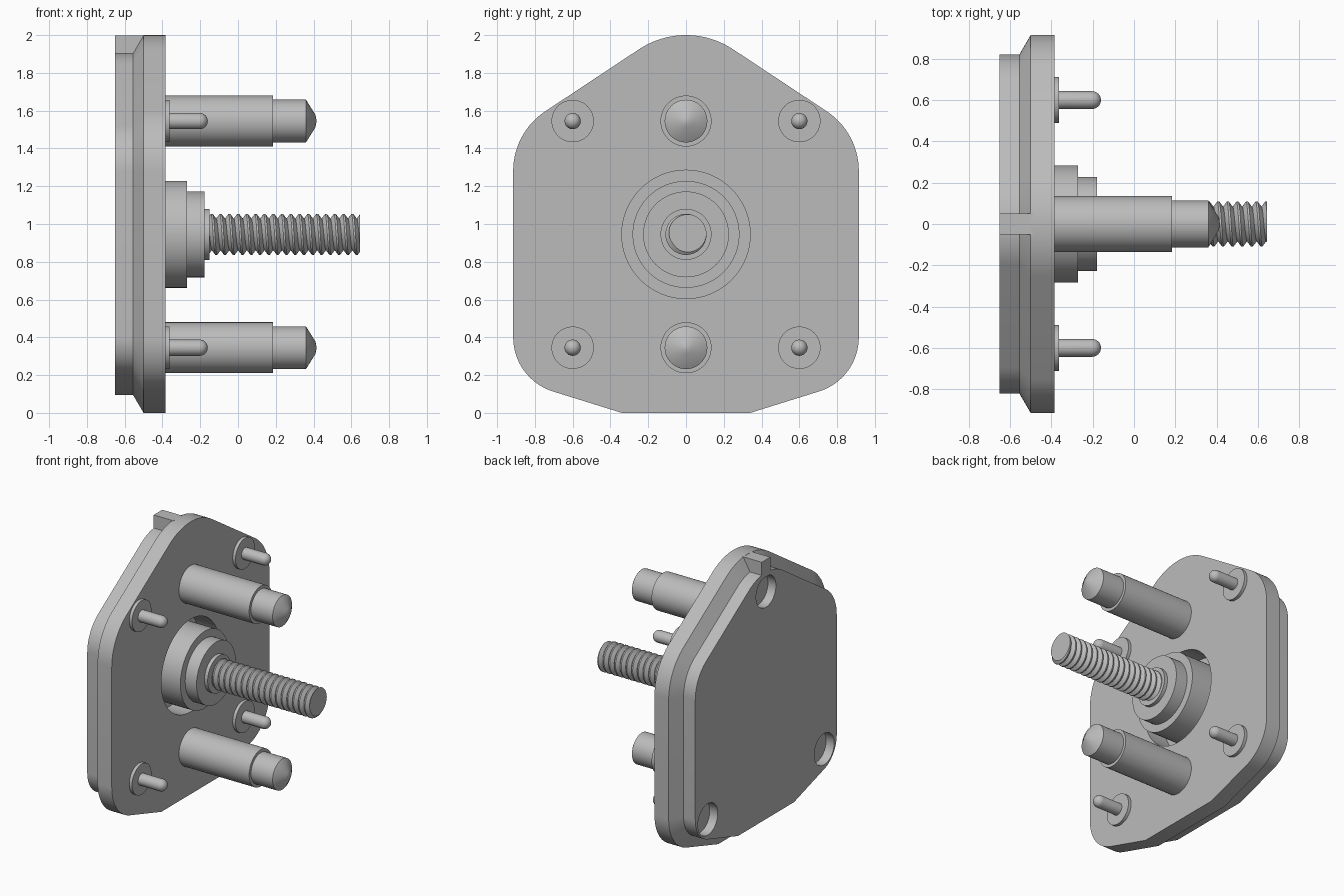
import bpy, bmesh, math
from mathutils import Matrix, Vector

old = bpy.data.objects.get("Cube")
if old:
    bpy.data.objects.remove(old, do_unlink=True)

grey = bpy.data.materials.new("plain grey")
grey.use_nodes = True
colour = (0.5, 0.5, 0.5, 1)
grey.diffuse_color = colour
grey.node_tree.nodes["Principled BSDF"].inputs["Base Color"].default_value = colour


def finish(name, bm, angle=30):
    """Turn a bmesh into a named, smooth shaded object."""
    bmesh.ops.recalc_face_normals(bm, faces=bm.faces)
    mesh = bpy.data.meshes.new(name)
    bm.to_mesh(mesh)
    bm.free()
    mesh.materials.append(grey)
    ob = bpy.data.objects.new(name, mesh)
    bpy.context.collection.objects.link(ob)
    smooth(ob, angle)
    return ob


def smooth(ob, angle=30):
    bpy.ops.object.select_all(action='DESELECT')
    ob.select_set(True)
    bpy.context.view_layer.objects.active = ob
    bpy.ops.object.shade_smooth_by_angle(angle=math.radians(angle))


def loft(bm, rings):
    """Skin a list of equal-length point rings and cap both ends."""
    loops = [[bm.verts.new(p) for p in ring] for ring in rings]
    n = len(loops[0])
    for a, b in zip(loops, loops[1:]):
        for i in range(n):
            j = (i + 1) % n
            bm.faces.new((a[i], a[j], b[j], b[i]))
    bm.faces.new(loops[0])
    bm.faces.new(loops[-1])


def turned(name, profile, y, z, sides=48):
    """Lathe (x, radius) pairs around an axis along x."""
    bm = bmesh.new()
    angles = [math.tau * i / sides for i in range(sides)]
    loft(bm, [[(x, y + r * math.cos(a), z + r * math.sin(a)) for a in angles]
              for x, r in profile])
    return finish(name, bm)


def outline(inset):
    """Plate outline in (y, z), shrunk evenly by inset."""
    half = []
    for cy, cz, r, start, end, steps in (
            (0, 1.55, 0.45, 90, 56, 10),
            (0.535, 1.28, 0.38, 56, 0, 14),
            (0.615, 0.40, 0.30, 0, -72, 16)):
        for i in range(steps + 1):
            a = math.radians(start + (end - start) * i / steps)
            half.append((cy + (r - inset) * math.cos(a), cz + (r - inset) * math.sin(a)))
    half.append((0.34 - inset * 0.16, inset))
    return half + [(-y, z) for y, z in reversed(half[1:])]


# Base plate with a bevelled, stepped back
bm = bmesh.new()
loft(bm, [[(x, y, z) for y, z in outline(inset)]
          for x, inset in ((-0.385, 0), (-0.5, 0), (-0.555, 0.094), (-0.65, 0.094))])
plate = finish("base_plate", bm)

# Round recess in the face and three blind holes in the back
AXIS = 0.945
cutters = [turned("recess_cutter", [(-0.55, 0.34), (-0.3, 0.34)], 0, AXIS, 64)]
for y, z in ((0, 1.765), (0.675, 0.35), (-0.675, 0.35)):
    cutters.append(turned("hole_cutter", [(-0.7, 0.115), (-0.585, 0.115)], y, z))
bpy.context.view_layer.objects.active = plate
for cutter in cutters:
    mod = plate.modifiers.new("cut", 'BOOLEAN')
    mod.operation = 'DIFFERENCE'
    mod.solver = 'EXACT'
    mod.object = cutter
    # Keep each cut ahead of the smoothing modifier, if there is one
    plate.modifiers.move(len(plate.modifiers) - 1, 0)
    bpy.ops.object.modifier_apply(modifier=mod.name)
for cutter in cutters:
    bpy.data.objects.remove(cutter, do_unlink=True)
smooth(plate)

# Locating key on the top edge
bm = bmesh.new()
bmesh.ops.create_cube(bm, size=1, matrix=Matrix.Translation((-0.57, 0, 1.935))
                      @ Matrix.Diagonal((0.16, 0.1, 0.127, 1)))
finish("top_key", bm)

# Stepped hub inside the recess
turned("hub", [(-0.56, 0.283), (-0.27, 0.283), (-0.27, 0.227), (-0.178, 0.227),
               (-0.178, 0.135), (-0.152, 0.135)], 0, AXIS, 64)

# Threaded shaft: a ridge profile swept along a helix, cut flat at the tip
bm = bmesh.new()
sides, pitch, turns = 32, 0.0465, 20
rails = []
for dx, r in ((0, 0.084), (0.4, 0.109), (0.6, 0.109)):
    rail = []
    for i in range(sides * turns + 1):
        a = math.tau * i / sides
        rail.append(bm.verts.new((-0.22 + pitch * (i / sides + dx),
                                  r * math.cos(a), AXIS + r * math.sin(a))))
    rails.append(rail)
for i in range(sides * turns):
    for a, b in zip(rails, rails[1:]):
        bm.faces.new((a[i], a[i + 1], b[i + 1], b[i]))
    k = i + sides
    if k < sides * turns:
        bm.faces.new((rails[-1][i], rails[-1][i + 1], rails[0][k + 1], rails[0][k]))
cut = bmesh.ops.bisect_plane(bm, geom=bm.verts[:] + bm.edges[:] + bm.faces[:],
                             plane_co=Vector((0.645, 0, 0)),
                             plane_no=Vector((1, 0, 0)), clear_outer=True)
rim = [e for e in cut["geom_cut"] if isinstance(e, bmesh.types.BMEdge)]
bmesh.ops.contextual_create(bm, geom=rim)
finish("threaded_shaft", bm)

# Two large guide pins and four small contact pins
for level, z in (("upper", 1.545), ("lower", 0.345)):
    turned(level + "_guide_pin",
           [(-0.42, 0.135), (0.185, 0.135), (0.185, 0.113), (0.36, 0.113),
            (0.41, 0.033), (0.416, 0.002)], 0, z)
    for side, y in (("back", 0.6), ("front", -0.6)):
        turned(f"{level}_{side}_collar", [(-0.42, 0.112), (-0.362, 0.112)], y, z)
        dome = [(-0.203 + 0.043 * math.sin(t), 0.043 * math.cos(t))
                for t in (math.radians(d) for d in range(0, 90, 11))]
        turned(f"{level}_{side}_contact_pin", [(-0.4, 0.043)] + dome, y, z, 24)
